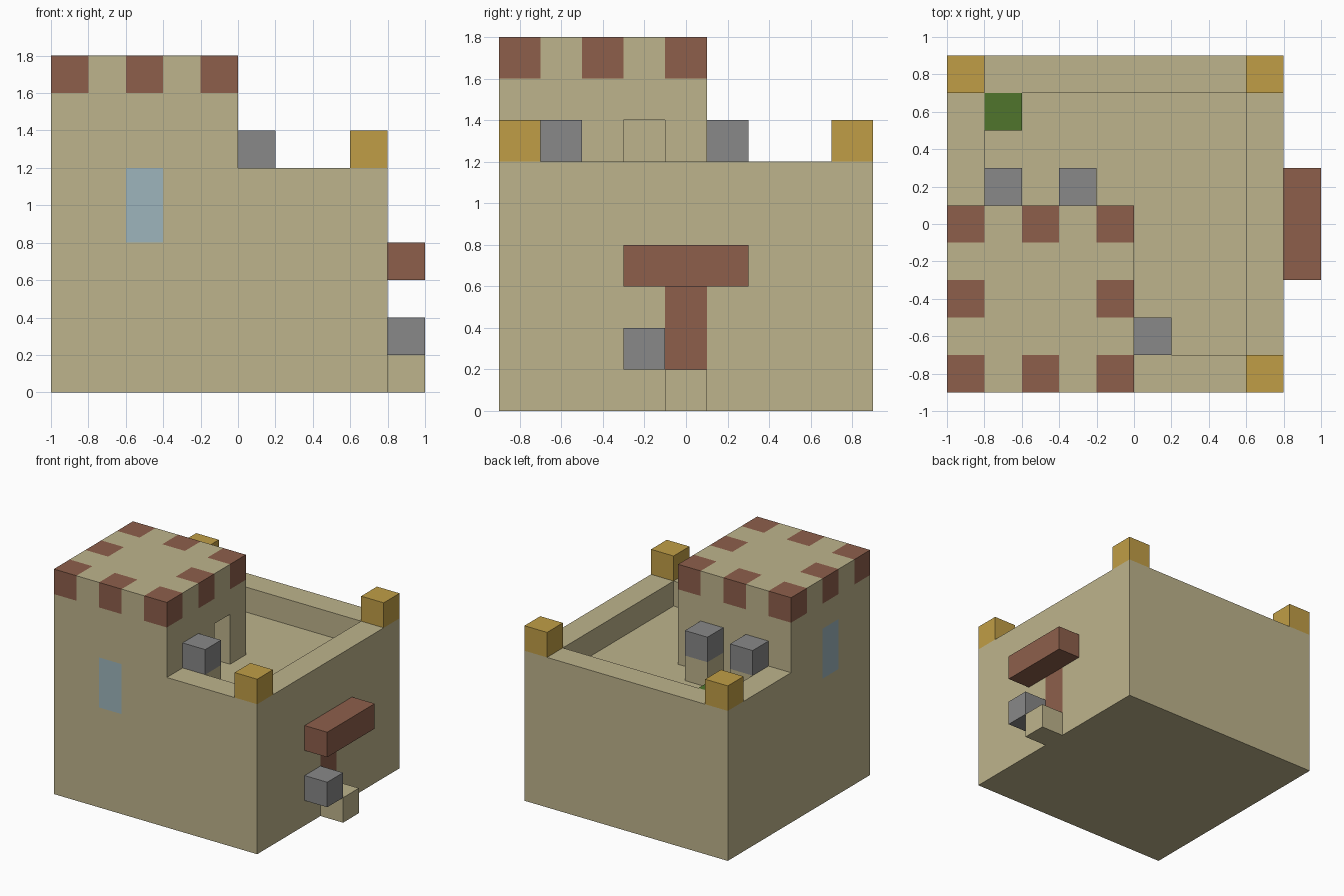
import bpy
import bmesh
from mathutils import Vector

cube = bpy.data.objects.get("Cube")
if cube:
    bpy.data.objects.remove(cube, do_unlink=True)


def material(name, rgb):
    linear = [((c / 255 + 0.055) / 1.055) ** 2.4 for c in rgb] + [1]
    mat = bpy.data.materials.new(name)
    mat.use_nodes = True
    mat.diffuse_color = linear
    mat.node_tree.nodes["Principled BSDF"].inputs["Base Color"].default_value = linear
    return mat


SAND = material("sandstone", (190, 180, 140))
BRICK = material("red_brick", (141, 95, 75))
STONE = material("grey_stone", (136, 136, 136))
GOLD = material("gold", (192, 158, 70))
GLASS = material("pale_glass", (157, 181, 188))
GREEN = material("leaf_green", (80, 117, 44))

U = 0.2  # block size


def prism(outline, z0, z1):
    """Extrude a plan outline from z0 to z1."""
    bm = bmesh.new()
    base = bm.faces.new([bm.verts.new((x, y, z0)) for x, y in outline])
    top = bmesh.ops.extrude_face_region(bm, geom=[base], use_keep_orig=True)["geom"]
    verts = [v for v in top if isinstance(v, bmesh.types.BMVert)]
    bmesh.ops.translate(bm, verts=verts, vec=(0, 0, z1 - z0))
    bmesh.ops.recalc_face_normals(bm, faces=bm.faces)
    return bm


def rect(x0, y0, x1, y1):
    return [(x0, y0), (x1, y0), (x1, y1), (x0, y1)]


def slice_at(bm, axis, values):
    normal = Vector((0, 0, 0))
    normal[axis] = 1
    for value in values:
        bmesh.ops.bisect_plane(bm, geom=bm.verts[:] + bm.edges[:] + bm.faces[:],
                               plane_co=normal * value, plane_no=normal)


def finish(name, bm, *mats):
    bmesh.ops.recalc_face_normals(bm, faces=bm.faces)
    mesh = bpy.data.meshes.new(name)
    bm.to_mesh(mesh)
    bm.free()
    for mat in mats:
        mesh.materials.append(mat)
    obj = bpy.data.objects.new(name, mesh)
    bpy.context.collection.objects.link(obj)
    return obj


def block(name, x, y, z, mat, width=U):
    """Block with its low corner at x, y, z; width runs along y."""
    return finish(name, prism(rect(x, y, x + U, y + width), z, z + U), mat)


# Tower, sliced into blocks for the brick battlements and the windows
tower = prism(rect(-1, -0.9, 0, 0.1), 0, 1.8)
slice_at(tower, 0, [-1 + U * i for i in range(1, 5)])
slice_at(tower, 1, [-0.9 + U * i for i in range(1, 5)])
slice_at(tower, 2, [0.8 + U * i for i in range(5)])
doorway = []
for face in tower.faces:
    c, n = face.calc_center_median(), face.normal
    # Nudge inward so the point lies inside its block
    p = c - n * U / 2
    i, j = int((p.x + 1) / U), int((p.y + 0.9) / U)
    if p.z > 1.6 and i % 2 == 0 and j % 2 == 0 and (i, j) != (2, 2):
        face.material_index = 1
    elif n.y < -0.9 and i == 2 and 0.8 < c.z < 1.2:
        face.material_index = 2
    elif n.x < -0.9 and j == 2 and 1 < c.z < 1.4:
        face.material_index = 2
    elif n.x > 0.9 and j == 3 and 1 < c.z < 1.4:
        doorway.append(face)

# Recessed doorway from the tower onto the roof terrace
recess = bmesh.ops.extrude_face_region(tower, geom=doorway)["geom"]
bmesh.ops.delete(tower, geom=[f for f in doorway if f.is_valid], context="FACES")
bmesh.ops.translate(tower, vec=(-U, 0, 0),
                    verts=[v for v in recess if isinstance(v, bmesh.types.BMVert)])
finish("tower", tower, SAND, BRICK, GLASS)

# Main building wrapped around the tower, with the front door as cut faces
main = prism([(0, -0.9), (0.8, -0.9), (0.8, 0.9), (-1, 0.9), (-1, 0.1), (0, 0.1)], 0, 1)
slice_at(main, 1, [-0.1, 0.1])
slice_at(main, 2, [0.2, 0.6])
for face in main.faces:
    c = face.calc_center_median()
    if face.normal.x > 0.9 and c.x > 0.7 and abs(c.y) < 0.1 and 0.2 < c.z < 0.6:
        face.material_index = 1
finish("main_building", main, SAND, BRICK)

# Parapet around the sunken terrace
parapet = prism([(0, -0.9), (0.8, -0.9), (0.8, 0.9), (-1, 0.9), (-1, 0.1),
                 (-0.8, 0.1), (-0.8, 0.7), (0.6, 0.7), (0.6, -0.7), (0, -0.7)], 1, 1.2)
finish("parapet", parapet, SAND)

# Gold corner blocks
for name, x, y in (("front_left", 0.6, -0.9), ("back_left", 0.6, 0.7), ("back_right", -1, 0.7)):
    block(name + "_corner_block", x, y, 1.2, GOLD)

# Stone blocks on sandstone pedestals beside the tower
for name, x, y in (("side", 0, -0.7), ("back_inner", -0.4, 0.1), ("back_outer", -0.8, 0.1)):
    block(name + "_pedestal", x, y, 1, SAND)
    block(name + "_stone_block", x, y, 1.2, STONE)

# Planting in the terrace corner
block("terrace_plant", -0.8, 0.5, 1, GREEN)

# Entrance: canopy, step and stone block beside the door
block("door_canopy", 0.8, -0.3, 0.6, BRICK, width=0.6)
block("door_step", 0.8, -0.1, 0, SAND)
block("door_stone_block", 0.8, -0.3, 0.2, STONE)
